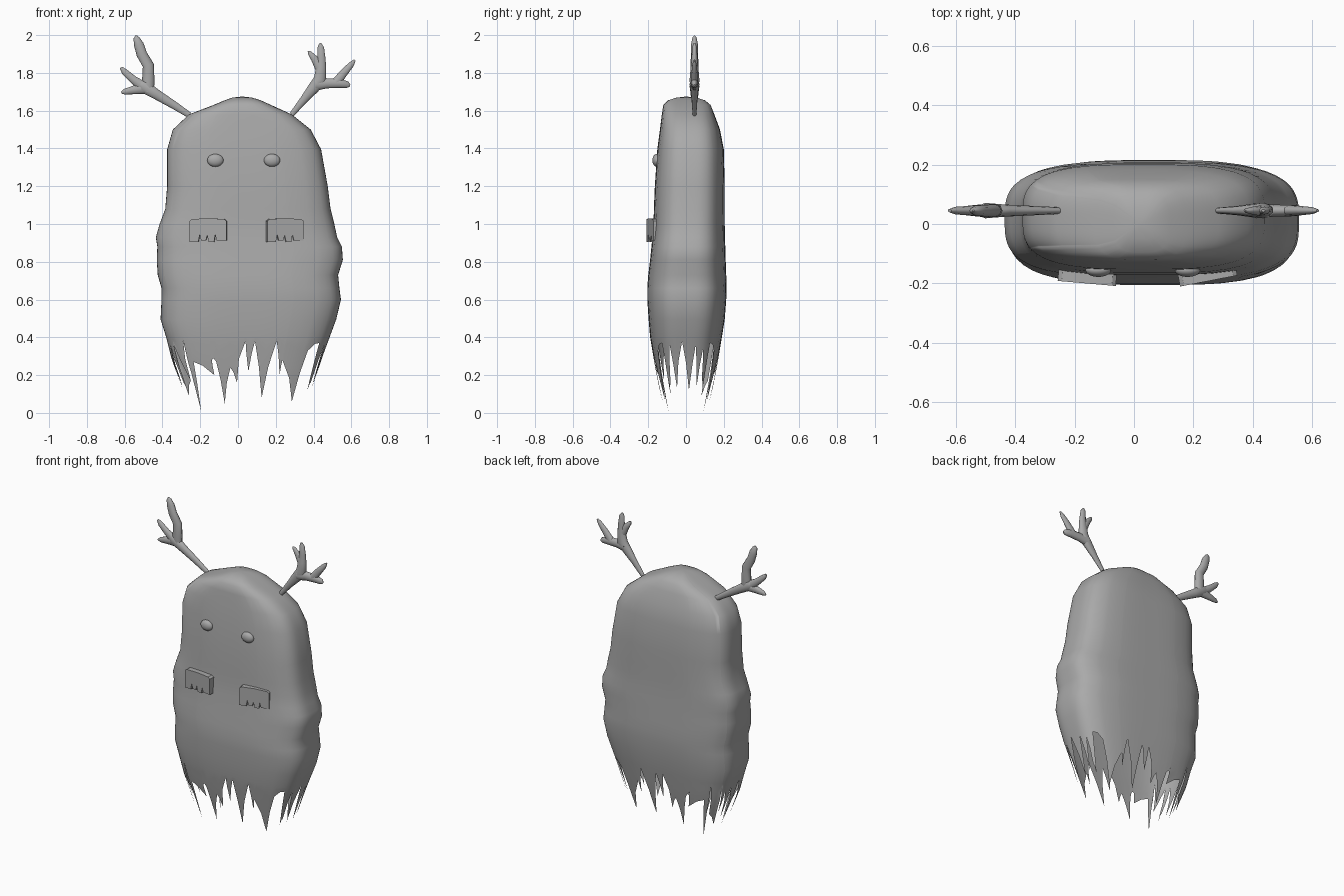
import bpy, bmesh, math
from mathutils import Matrix

if "Cube" in bpy.data.objects:
    bpy.data.objects.remove(bpy.data.objects["Cube"])

grey = bpy.data.materials.new("plain_grey")
grey.diffuse_color = (0.4, 0.4, 0.4, 1)
grey.use_nodes = True
grey.node_tree.nodes["Principled BSDF"].inputs["Base Color"].default_value = grey.diffuse_color


def finish(obj, angle=40):
    obj.data.materials.clear()
    obj.data.materials.append(grey)
    bpy.ops.object.select_all(action='DESELECT')
    obj.select_set(True)
    bpy.context.view_layer.objects.active = obj
    bpy.ops.object.shade_smooth_by_angle(angle=math.radians(angle))


def add_mesh(name, bm):
    bmesh.ops.recalc_face_normals(bm, faces=bm.faces)
    me = bpy.data.meshes.new(name)
    bm.to_mesh(me)
    bm.free()
    obj = bpy.data.objects.new(name, me)
    bpy.context.collection.objects.link(obj)
    return obj


# Body outline: height, left, right, front, back
ROWS = [
    (0.00, -.26, .36, -.11, .11), (0.12, -.29, .39, -.14, .14),
    (0.28, -.35, .44, -.17, .17), (0.40, -.38, .485, -.19, .19),
    (0.495, -.41, .52, -.198, .205), (0.60, -.405, .545, -.205, .213),
    (0.66, -.405, .537, -.205, .215), (0.73, -.425, .53, -.20, .213),
    (0.81, -.43, .555, -.19, .21), (0.88, -.427, .55, -.183, .208),
    (0.93, -.435, .525, -.178, .206), (1.00, -.415, .51, -.172, .205),
    (1.08, -.385, .49, -.17, .205), (1.20, -.375, .475, -.165, .205),
    (1.395, -.375, .44, -.152, .20), (1.50, -.345, .385, -.138, .18),
    (1.58, -.26, .285, -.128, .15), (1.63, -.13, .175, -.12, .13),
    (1.655, -.07, .12, -.095, .10), (1.669, -.03, .075, -.05, .055),
]
POWER = 0.62   # squareness of the rounded cross-section


def section(z):
    """Centre x, half width, centre y, half depth at a height."""
    for a, b in zip(ROWS, ROWS[1:]):
        if z <= b[0]:
            break
    k = (z - a[0]) / (b[0] - a[0])
    l, r, f, bk = (a[i] + (b[i] - a[i]) * k for i in range(1, 5))
    return (l + r) / 2, (r - l) / 2, (f + bk) / 2, (bk - f) / 2


def bend(v, p):
    return math.copysign(abs(v) ** p, v)


def surface(angle, z):
    cx, w, cy, d = section(z)
    return (cx + w * bend(math.cos(angle), POWER),
            cy + d * bend(math.sin(angle), POWER), z)


# Ragged hem: alternating notches and tips across the wide and narrow sides
WIDE = [(-.35, .36), (-.30, .09), (-.29, .38), (-.25, .17), (-.235, .27),
        (-.195, .01), (-.14, .28), (-.125, .2), (-.115, .27), (-.07, .05),
        (-.04, .24), (-.005, .16), (.04, .38), (.055, .22), (.09, .38),
        (.125, .08), (.205, .38), (.22, .2), (.235, .28), (.285, .06),
        (.37, .33), (.385, .12), (.43, .37)]
NARROW = [(-.10, .16), (-.085, .36), (-.06, .13), (-.02, .38), (.02, .12),
          (.05, .36), (.07, .14), (.09, .34), (.10, .18)]


def clamp(v, m):
    return max(-m, min(m, v))


knots = []
for x, z in WIDE:
    cx, w, cy, d = section(z)
    a = math.acos(bend(clamp((x - cx) / w, .93), 1 / POWER))
    knots += [(a, z), (2 * math.pi - a, z)]
for y, z in NARROW:
    a = math.asin(bend(clamp(y / .18, .7), 1 / POWER))
    knots += [(a % (2 * math.pi), z), (math.pi - a, z)]
knots.sort()

# Split each tooth edge into two columns
columns = []
for i, (a, z) in enumerate(knots):
    a2, z2 = knots[(i + 1) % len(knots)]
    if a2 < a:
        a2 += 2 * math.pi
    columns += [(a, z), ((a + a2) / 2, (z + z2) / 2 + .015)]

bm = bmesh.new()
grid = []
for a, hem in columns:
    heights = [hem + (0.4 - hem) * k / 4 for k in range(4)]
    heights += [r[0] for r in ROWS if r[0] >= 0.4]
    grid.append([bm.verts.new(surface(a, z)) for z in heights])
crown = bm.verts.new((.022, 0, 1.675))
for i, col in enumerate(grid):
    nxt = grid[(i + 1) % len(grid)]
    for j in range(len(col) - 1):
        bm.faces.new((col[j], nxt[j], nxt[j + 1], col[j + 1]))
    bm.faces.new((col[-1], nxt[-1], crown))
finish(add_mesh("shaggy_body", bm), 60)

# Eyes
for side, x in (("left", -.12), ("right", .18)):
    bpy.ops.mesh.primitive_uv_sphere_add(segments=24, ring_count=14, radius=1,
                                         location=(x, -.155, 1.337))
    eye = bpy.context.object
    eye.name = side + "_eye"
    eye.scale = (.043, .023, .034)
    finish(eye)

# Hands: flat plates with short slits between the fingers
HAND = [(-.098, 0), (-.052, 0), (-.044, .04), (-.036, .008), (-.012, .008),
        (-.004, .035), (.004, 0), (.032, 0), (.038, .04), (.046, .008),
        (.098, .008), (.098, .112), (.085, .122), (0, .126),
        (-.085, .122), (-.098, .112)]
for side, x, y, turn in (("left", -.157, -.178, -5), ("right", .247, -.17, 11)):
    bm = bmesh.new()
    face = bm.faces.new([bm.verts.new((u, -.022, v)) for u, v in HAND])
    out = bmesh.ops.extrude_face_region(bm, geom=[face])
    bmesh.ops.translate(bm, vec=(0, .042, 0),
                        verts=[v for v in out["geom"] if isinstance(v, bmesh.types.BMVert)])
    bm.transform(Matrix.Translation((x, y, .904)) @ Matrix.Rotation(math.radians(turn), 4, 'Z'))
    finish(add_mesh(side + "_hand", bm), 30)


# Antlers: tapered branches as (x, z, radius)
def antler(name, branches):
    cu = bpy.data.curves.new(name, 'CURVE')
    cu.dimensions = '3D'
    cu.bevel_depth = 1
    cu.bevel_resolution = 3
    cu.use_fill_caps = True
    for pts in branches:
        sp = cu.splines.new('POLY')
        sp.points.add(len(pts) - 1)
        for p, (x, z, r) in zip(sp.points, pts):
            p.co = (x, 0, z, 1)
            p.radius = r
    obj = bpy.data.objects.new(name, cu)
    bpy.context.collection.objects.link(obj)
    obj.location.y = .045
    obj.scale.y = .72
    bpy.ops.object.select_all(action='DESELECT')
    obj.select_set(True)
    bpy.context.view_layer.objects.active = obj
    bpy.ops.object.convert(target='MESH')
    finish(bpy.context.object, 50)


antler("left_antler", [
    [(-.255, 1.575, .016), (-.34, 1.63, .022), (-.43, 1.685, .028),
     (-.50, 1.73, .036), (-.53, 1.745, .02)],
    [(-.475, 1.70, .03), (-.475, 1.76, .033), (-.475, 1.84, .03), (-.51, 1.90, .028),
     (-.525, 1.95, .026), (-.538, 1.985, .016), (-.54, 1.998, .004)],
    [(-.48, 1.72, .034), (-.55, 1.71, .024), (-.60, 1.70, .016), (-.618, 1.695, .005)],
    [(-.50, 1.725, .03), (-.555, 1.765, .022), (-.60, 1.805, .018),
     (-.62, 1.828, .008)],
])
antler("right_antler", [
    [(.285, 1.58, .014), (.35, 1.66, .022), (.40, 1.72, .032),
     (.435, 1.765, .036), (.44, 1.83, .028), (.442, 1.88, .022),
     (.438, 1.935, .018), (.435, 1.957, .006)],
    [(.435, 1.82, .026), (.405, 1.875, .02), (.38, 1.905, .012), (.372, 1.915, .004)],
    [(.41, 1.74, .036), (.47, 1.745, .028), (.54, 1.745, .026),
     (.58, 1.737, .018), (.593, 1.732, .006)],
    [(.52, 1.75, .026), (.56, 1.80, .022), (.60, 1.845, .016), (.618, 1.868, .006)],
])
